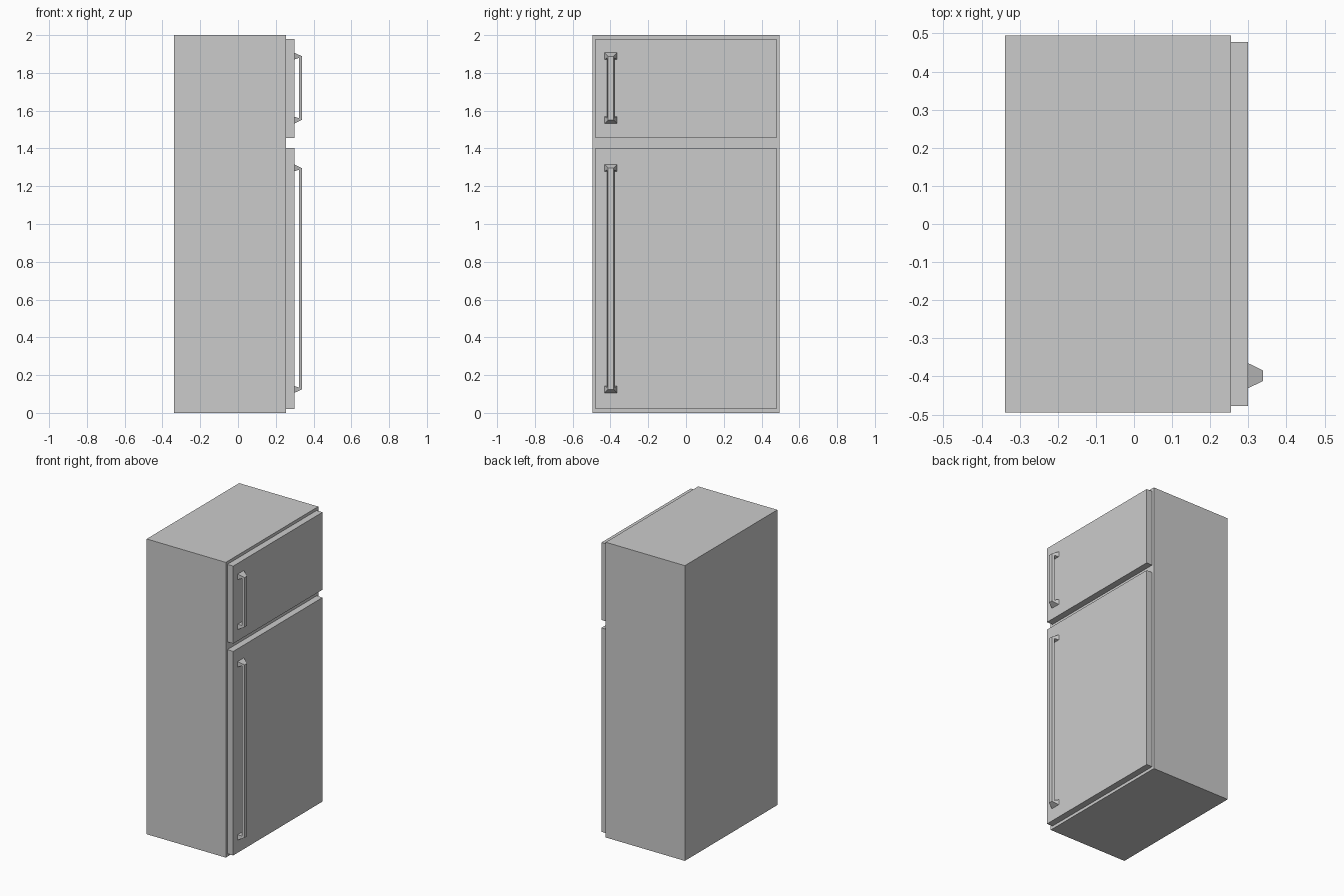
import bpy, bmesh

if "Cube" in bpy.data.objects:
    bpy.data.objects.remove(bpy.data.objects["Cube"])


def finish(name, bm):
    bmesh.ops.recalc_face_normals(bm, faces=bm.faces)
    mesh = bpy.data.meshes.new(name)
    bm.to_mesh(mesh)
    bm.free()
    obj = bpy.data.objects.new(name, mesh)
    bpy.context.collection.objects.link(obj)
    return obj


def box(name, lo, hi):
    bm = bmesh.new()
    bmesh.ops.create_cube(bm, size=1)
    for v in bm.verts:
        for i in range(3):
            v.co[i] = lo[i] if v.co[i] < 0 else hi[i]
    return finish(name, bm)


def handle(name, z0, z1, y=-0.398):
    """Bar with flared feet: four-sided sections swept along a U path."""
    bm = bmesh.new()

    def section(end, sign):
        # foot on the door, then the mitred corner; (x, z inset, half width)
        foot = [(0.299, 0.0, 0.033), (0.299, 0.036, 0.033)]
        corner = [(0.338, 0.019, 0.014), (0.323, 0.028, 0.019)]
        rings = []
        for outer, inner in (foot, corner):
            pts = [(outer, -1), (outer, 1), (inner, 1), (inner, -1)]
            rings.append([bm.verts.new((p[0], y + s * p[2], end + sign * p[1]))
                          for p, s in pts])
        return rings

    low_foot, low_corner = section(z0, 1)
    top_foot, top_corner = section(z1, -1)
    path = [low_foot, low_corner, top_corner, top_foot]
    for a, b in zip(path, path[1:]):
        for i in range(4):
            j = (i + 1) % 4
            bm.faces.new((a[i], a[j], b[j], b[i]))
    bm.faces.new(low_foot)
    bm.faces.new(top_foot)
    return finish(name, bm)


# Cabinet
box("cabinet", (-0.338, -0.495, 0), (0.255, 0.495, 2))

# Doors and their handles
for part, z0, z1, h0, h1 in (("fridge", 0.02, 1.402, 0.106, 1.315),
                             ("freezer", 1.455, 1.98, 1.532, 1.907)):
    box(part + "_door", (0.255, -0.478, z0), (0.299, 0.478, z1))
    handle(part + "_handle", h0, h1)
